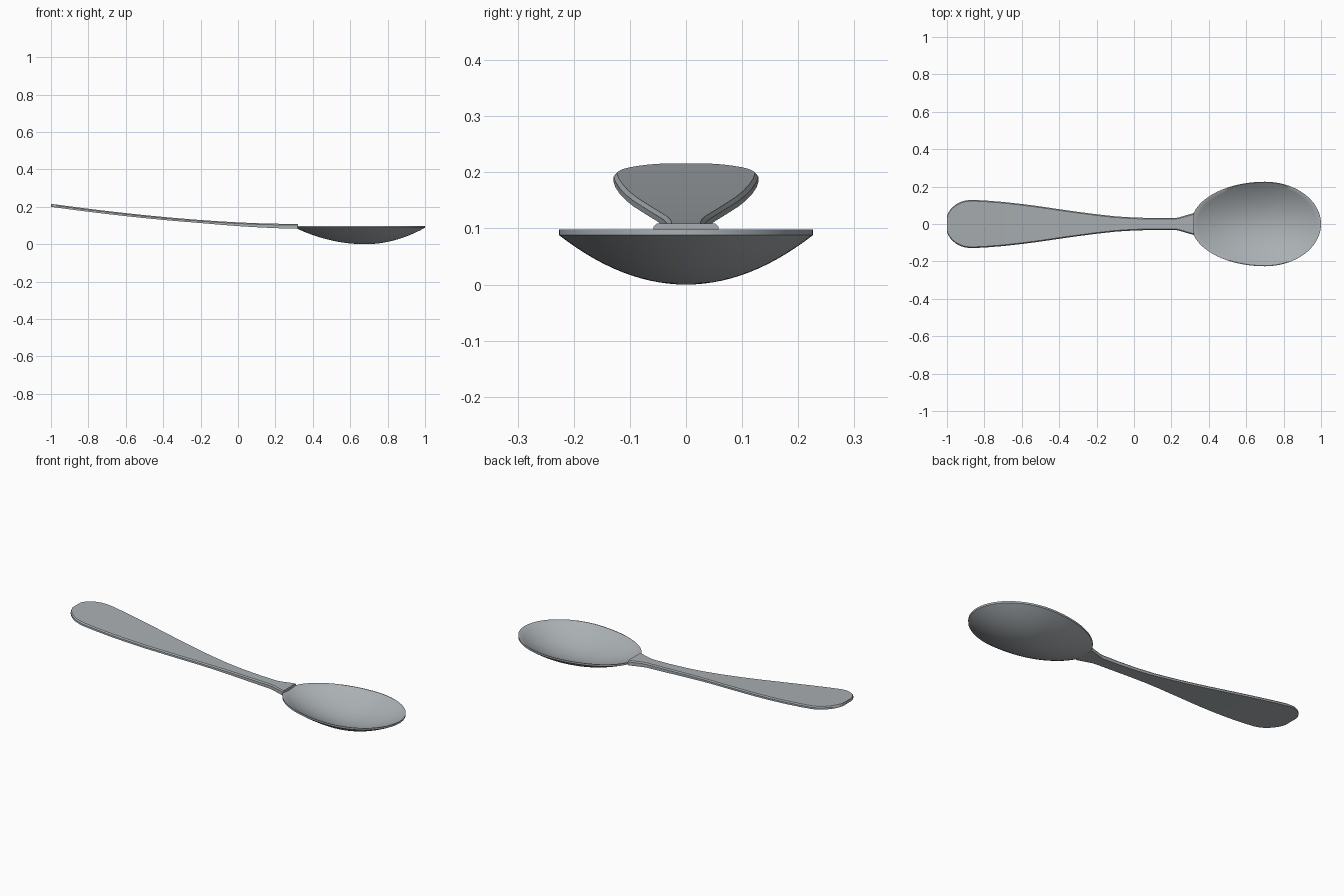
import bpy, bmesh, math

cube = bpy.data.objects.get("Cube")
if cube:
    bpy.data.objects.remove(cube, do_unlink=True)

steel = bpy.data.materials.new("steel_grey")
steel.use_nodes = True
COLOUR = (0.40, 0.43, 0.45, 1.0)
steel.diffuse_color = COLOUR
steel.node_tree.nodes["Principled BSDF"].inputs["Base Color"].default_value = COLOUR


def finish(name, bm, angle):
    """Turn a bmesh into a smooth shaded object with sharp creases."""
    bmesh.ops.recalc_face_normals(bm, faces=bm.faces)
    mesh = bpy.data.meshes.new(name)
    bm.to_mesh(mesh)
    bm.free()
    mesh.materials.append(steel)
    obj = bpy.data.objects.new(name, mesh)
    bpy.context.collection.objects.link(obj)
    bpy.ops.object.select_all(action='DESELECT')
    obj.select_set(True)
    bpy.context.view_layer.objects.active = obj
    bpy.ops.object.shade_smooth_by_angle(angle=math.radians(angle))
    return obj


def bridge(bm, a, b):
    """Quads between two closed loops of equal length."""
    n = len(a)
    for i in range(n):
        bm.faces.new((a[i], a[(i + 1) % n], b[(i + 1) % n], b[i]))


# Bowl: egg-shaped rings forming an outer and an inner dish
SEGS, RINGS = 72, 14
WIDEST, DEEPEST = 0.70, 0.68


def bowl_ring(bm, r, z):
    loop = []
    for i in range(SEGS):
        t = 2 * math.pi * i / SEGS
        length = 0.30 if math.cos(t) > 0 else 0.395
        x = WIDEST + length * math.cos(t)
        loop.append(bm.verts.new((DEEPEST + (x - DEEPEST) * r,
                                  0.226 * math.sin(t) * r, z)))
    return loop


bm = bmesh.new()
outer = [bowl_ring(bm, k / RINGS, 0.088 * (k / RINGS) ** 2)
         for k in range(1, RINGS + 1)]
inner = [bowl_ring(bm, 0.985 * k / RINGS, 0.010 + 0.088 * (k / RINGS) ** 2)
         for k in range(RINGS, 0, -1)]
rim = [bowl_ring(bm, 1.0, 0.098)]
loops = outer + rim + inner
for a, b in zip(loops, loops[1:]):
    bridge(bm, a, b)
for loop, z in ((outer[0], 0.0), (inner[-1], 0.010)):
    centre = bm.verts.new((DEEPEST, 0, z))
    for i in range(SEGS):
        bm.faces.new((loop[i], loop[(i + 1) % SEGS], centre))
finish("bowl", bm, 35)

# Handle: stations of (x, half width), lofted along a gentle upward curve
STATIONS = [(-1.0, 0.040), (-0.995, 0.055), (-0.985, 0.073), (-0.97, 0.090),
            (-0.95, 0.106), (-0.925, 0.119), (-0.90, 0.126), (-0.87, 0.129),
            (-0.80, 0.126), (-0.70, 0.118), (-0.60, 0.107), (-0.50, 0.094),
            (-0.40, 0.079), (-0.30, 0.065), (-0.20, 0.052), (-0.10, 0.041),
            (-0.04, 0.037), (0.02, 0.034), (0.12, 0.032), (0.22, 0.032),
            (0.24, 0.035), (0.30, 0.053), (0.32, 0.058)]
CHAMFER = 0.006


def handle_top(x):
    return 0.109 + 0.107 * (max(0.25 - x, 0) / 1.25) ** 1.63


bm = bmesh.new()
sections = []
for x, w in STATIONS:
    top = handle_top(x)
    bottom = top - 0.016 - 0.010 * min(max((x + 0.2) / 0.52, 0), 1)
    half = [(w, bottom), (w, top - CHAMFER), (w - CHAMFER, top)]
    points = half + [(-y, z) for y, z in reversed(half)]
    sections.append([bm.verts.new((x, y, z)) for y, z in points])
for a, b in zip(sections, sections[1:]):
    bridge(bm, a, b)
bm.faces.new(sections[0])
bm.faces.new(sections[-1])
finish("handle", bm, 30)
